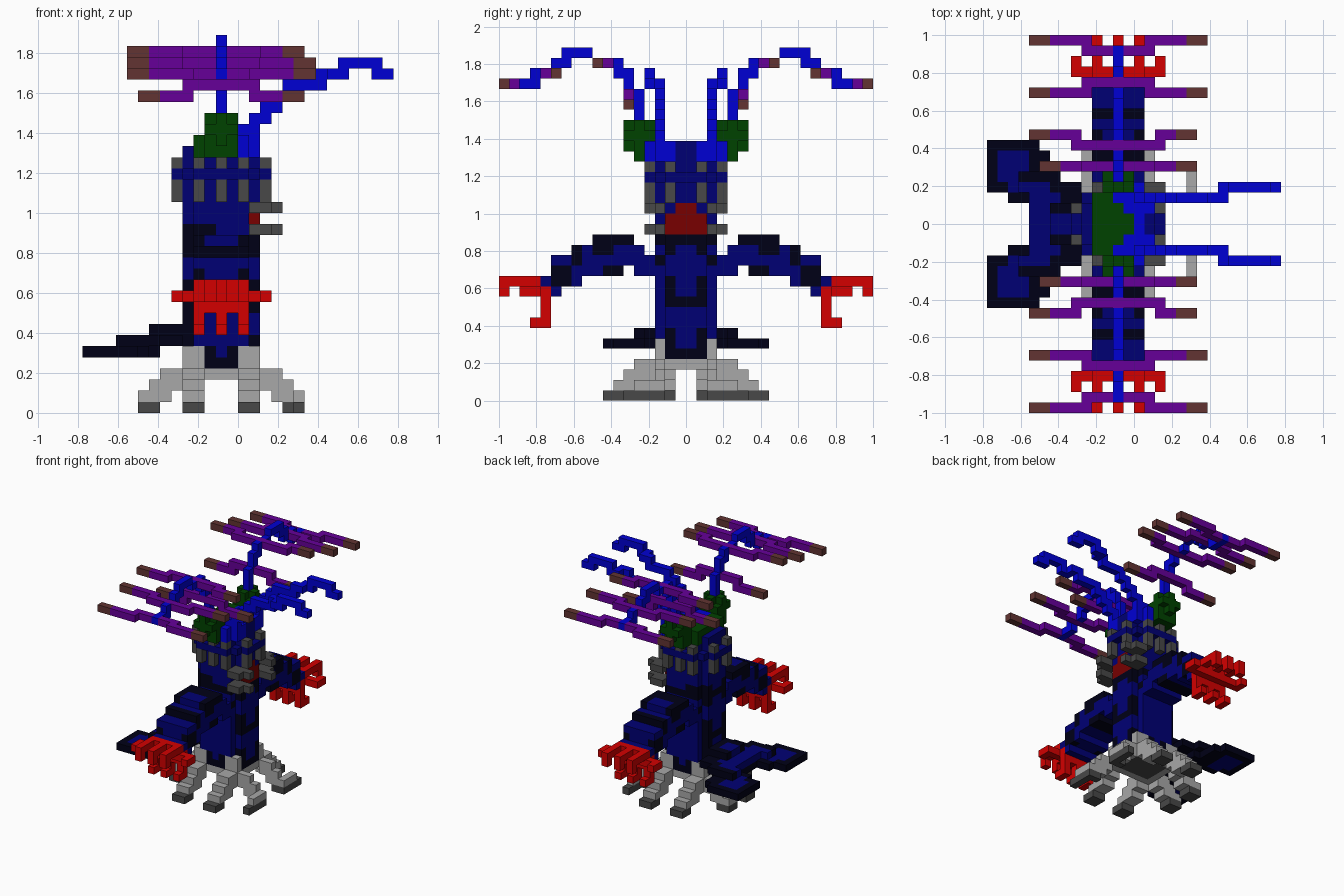
import bpy, bmesh

if "Cube" in bpy.data.objects:
    bpy.data.objects.remove(bpy.data.objects["Cube"])

S = 1 / 18  # edge length of one block


def lin(c):
    c /= 255
    return c / 12.92 if c <= 0.04045 else ((c + 0.055) / 1.055) ** 2.4


PALETTE = {
    "navy": (0, 0, 116), "black": (0, 0, 22), "pale_grey": (168, 168, 168),
    "dark_grey": (72, 72, 72), "red": (212, 0, 0), "dark_red": (120, 0, 0),
    "blue": (0, 0, 212), "green": (0, 66, 0), "purple": (102, 0, 153),
    "brown": (98, 52, 50),
}
MATS = {}
for name, rgb in PALETTE.items():
    m = bpy.data.materials.new(name)
    m.use_nodes = True
    col = [lin(c) for c in rgb] + [1]
    m.diffuse_color = col
    bsdf = m.node_tree.nodes["Principled BSDF"]
    bsdf.inputs["Base Color"].default_value = col
    bsdf.inputs["Roughness"].default_value = 0.9
    MATS[name] = m

blocks = {}  # (x, y, z) -> (part, colour)


def cells(x, y, z, flip_x=False):
    """Blocks in a box, mirrored in y, and also across x = -1.5 if asked."""
    for i in range(*x):
        for j in range(*y):
            for k in range(*z):
                for a in ((i, -4 - i) if flip_x else (i,)):
                    yield a, j, k
                    yield a, -1 - j, k


def fill(part, colour, x, y, z, flip_x=False):
    for c in cells(x, y, z, flip_x):
        blocks[c] = (part, colour)


def paint(colour, x, y, z, flip_x=False):
    for c in cells(x, y, z, flip_x):
        if c in blocks:
            blocks[c] = (blocks[c][0], colour)


# Body trunk with notched corners
fill("body", "navy", (-5, 2), (0, 2), (4, 24))
fill("body", "navy", (-4, 1), (2, 3), (6, 24))
fill("body", "navy", (-3, 0), (2, 3), (4, 6))

# Dark markings on the flanks
for x, z in (((-5, -2), (16, 17)), ((-5, 2), (15, 16)), ((-4, 1), (13, 14)),
             ((1, 2), (9, 12)), ((-5, -4), (7, 12)), ((-3, 0), (4, 6))):
    paint("black", x, (1, 3), z)
paint("navy", (-2, -1), (2, 3), (5, 6))
# Dark markings on the chest and back
for y, z in (((1, 2), (14, 16)), ((0, 1), (15, 16)), ((1, 2), (9, 12)),
             ((0, 2), (9, 10)), ((1, 2), (4, 7)), ((0, 2), (4, 5))):
    paint("black", (1, 2), y, z, True)

# Mouth and mandibles
fill("mouth", "dark_red", (1, 2), (0, 2), (16, 18))
fill("mouth", "dark_red", (1, 2), (0, 1), (18, 19))
for z in (16, 18):
    fill("mandibles", "dark_grey", (1, 3), (3, 4), (z, z + 1))
    fill("mandibles", "dark_grey", (1, 4), (2, 3), (z, z + 1))

# Rounded collar band with rows of teeth
fill("collar", "navy", (-6, 3), (0, 2), (21, 22))
fill("collar", "navy", (-5, 2), (2, 3), (21, 22))
fill("collar", "navy", (-4, 1), (3, 4), (21, 22))
for z in ((19, 21), (22, 23)):
    for x in (-4, -2, 0):
        fill("collar", "dark_grey", (x, x + 1), (3, 4), z)
    fill("collar", "dark_grey", (2, 3), (1, 2), z, True)

# Crown: blue front, leafy rear and a rounded bud under each frond
fill("crown_front", "blue", (0, 2), (1, 3), (23, 25))
fill("crown_front", "blue", (0, 1), (3, 4), (23, 25))
fill("crown_front", "blue", (-2, 1), (0, 3), (23, 25))
fill("crown_front", "navy", (1, 2), (0, 1), (23, 25))
fill("crown_leaf", "green", (-4, 0), (0, 1), (23, 25))
fill("crown_leaf", "green", (-4, -1), (1, 2), (23, 25))
fill("crown_leaf", "green", (-4, -2), (2, 3), (23, 25))
fill("crown_leaf", "green", (-3, 0), (3, 5), (23, 25))
fill("crown_leaf", "green", (-3, 0), (4, 5), (24, 27))
fill("crown_leaf", "green", (-2, -1), (3, 6), (24, 27))
fill("crown_leaf", "green", (-3, 0), (3, 6), (25, 26))

# Antennae: x range, inner y, z of each step
for x0, x1, y, z in ((0, 2, 2, 25), (1, 3, 2, 26), (2, 4, 2, 27), (3, 5, 2, 28),
                     (5, 8, 2, 29), (4, 5, 2, 29), (7, 9, 2, 30), (8, 10, 3, 30),
                     (9, 13, 3, 31), (12, 14, 3, 30)):
    fill("antennae", "blue", (x0, x1), (y, y + 1), (z, z + 1))

# Arching frond stems: y range and z range of each step
for y, z in (((4, 5), (27, 30)), ((5, 6), (29, 32)), ((6, 7), (31, 33)),
             ((7, 9), (32, 33)), ((9, 12), (33, 34)), ((11, 13), (32, 33)),
             ((12, 15), (31, 32)), ((14, 17), (30, 31))):
    fill("frond_stems", "blue", (-2, -1), y, z)


def leaf(x0, x1, c0, c1, ytip, ymid, ztip, zmid):
    """Crosswise leaflet: offset middle, purple arms and brown tips."""
    fill("frond_leaves", "purple", (c0, c1), (ymid, ymid + 1), (zmid, zmid + 1))
    for a, b in ((x0, c0 + 1), (c1 - 1, x1)):
        fill("frond_leaves", "purple", (a, b), (ytip, ytip + 1), (ztip, ztip + 1))
    for a in (x0, x1 - 2):
        paint("brown", (a, a + 2), (ytip, ytip + 1), (ztip, ztip + 1))


leaf(-10, 7, -5, 2, 17, 16, 30, 30)
leaf(-10, 7, -5, 2, 12, 13, 31, 31)
leaf(-10, 6, -6, 3, 8, 7, 32, 32)
leaf(-9, 6, -5, 2, 5, 5, 28, 29)
fill("frond_stems", "blue", (-2, -1), (16, 17), (30, 31))

# Arms
for y, z in (((3, 5), (12, 14)), ((4, 6), (13, 15)), ((5, 9), (13, 16)),
             ((6, 9), (12, 14)), ((8, 11), (12, 15)), ((10, 13), (11, 14)),
             ((12, 14), (10, 12))):
    fill("arms", "navy", (-4, 1), y, z)
for x, y, z in (((-4, 1), (5, 7), (15, 16)), ((-4, -3), (7, 9), (14, 16)),
                ((0, 1), (7, 9), (14, 16)), ((-4, 1), (6, 8), (12, 13)),
                ((-4, 1), (10, 11), (13, 15)), ((-4, -3), (11, 13), (11, 13)),
                ((0, 1), (11, 13), (11, 13))):
    paint("black", x, y, z)

# Clawed hands
fill("hands", "red", (-4, 1), (13, 15), (10, 11))
fill("hands", "red", (-4, 1), (14, 15), (11, 12))
fill("hands", "red", (-4, 1), (13, 14), (9, 10))
for x in (-4, -2, 0):
    fill("hands", "red", (x, x + 1), (14, 18), (11, 12))
    fill("hands", "red", (x, x + 1), (17, 18), (10, 11))
    fill("hands", "red", (x, x + 1), (13, 14), (7, 10))
    fill("hands", "red", (x, x + 1), (14, 15), (7, 8))
fill("hands", "red", (1, 3), (14, 15), (10, 11), True)
fill("hands", "red", (2, 3), (15, 16), (10, 11), True)

# Tail stepping down to a two-lobed fluke
fill("tail", "black", (-8, -5), (0, 2), (7, 8))
fill("tail", "black", (-10, -5), (0, 4), (6, 7))
fill("tail", "black", (-11, -7), (3, 5), (6, 7))
fill("tail", "black", (-10, -7), (0, 4), (5, 6))
fill("tail", "black", (-14, -9), (3, 8), (5, 6))
fill("tail", "black", (-9, -8), (3, 7), (5, 6))
fill("tail", "black", (-12, -10), (2, 3), (5, 6))
paint("navy", (-13, -10), (4, 7), (5, 6))
paint("navy", (-12, -10), (3, 5), (5, 6))
paint("navy", (-10, -7), (0, 3), (6, 7))
paint("navy", (-11, -8), (3, 4), (6, 7))
paint("navy", (-8, -6), (0, 1), (7, 8))

# Hip plate with a dark underside, and corner posts
fill("legs", "pale_grey", (-5, 2), (0, 3), (3, 4))
paint("dark_grey", (-4, 1), (0, 2), (3, 4))
fill("legs", "pale_grey", (0, 2), (2, 3), (4, 6), True)
# Side legs
for y, z in (((3, 5), 3), ((3, 6), 2), ((4, 7), 1)):
    fill("legs", "pale_grey", (0, 2), y, (z, z + 1), True)
fill("feet", "dark_grey", (0, 2), (6, 8), (0, 1), True)
# Front legs with toes turned outward
for x, z in (((2, 4), 3), ((2, 5), 2), ((3, 6), 1)):
    fill("legs", "pale_grey", x, (2, 3), (z, z + 1))
fill("legs", "pale_grey", (5, 6), (3, 5), (1, 2))
fill("feet", "dark_grey", (4, 6), (2, 3), (0, 1))
fill("feet", "dark_grey", (5, 6), (3, 6), (0, 1))
# Rear legs
for x, z in (((-7, -5), 3), ((-8, -5), 2), ((-9, -6), 1)):
    fill("legs", "pale_grey", x, (1, 3), (z, z + 1))
fill("feet", "dark_grey", (-9, -7), (1, 3), (0, 1))

# Build one mesh per part from the exposed block faces
SIDES = []
for axis in range(3):
    u, v = (axis + 1) % 3, (axis + 2) % 3
    for d in (0, 1):
        quad = []
        for p, q in ((0, 0), (1, 0), (1, 1), (0, 1)):
            corner = [0, 0, 0]
            corner[axis], corner[u], corner[v] = d, p, q
            quad.append(tuple(corner))
        step = [0, 0, 0]
        step[axis] = 2 * d - 1
        SIDES.append((step, quad if d else quad[::-1]))

for part in sorted({p for p, c in blocks.values()}):
    bm = bmesh.new()
    verts, slots = {}, []
    for pos, (owner, colour) in blocks.items():
        if owner != part:
            continue
        if colour not in slots:
            slots.append(colour)
        for step, quad in SIDES:
            if tuple(a + b for a, b in zip(pos, step)) in blocks:
                continue
            ring = []
            for corner in quad:
                key = tuple(a + b for a, b in zip(pos, corner))
                if key not in verts:
                    verts[key] = bm.verts.new([S * c for c in key])
                ring.append(verts[key])
            bm.faces.new(ring).material_index = slots.index(colour)
    mesh = bpy.data.meshes.new(part)
    bm.to_mesh(mesh)
    bm.free()
    for colour in slots:
        mesh.materials.append(MATS[colour])
    bpy.context.collection.objects.link(bpy.data.objects.new(part, mesh))
